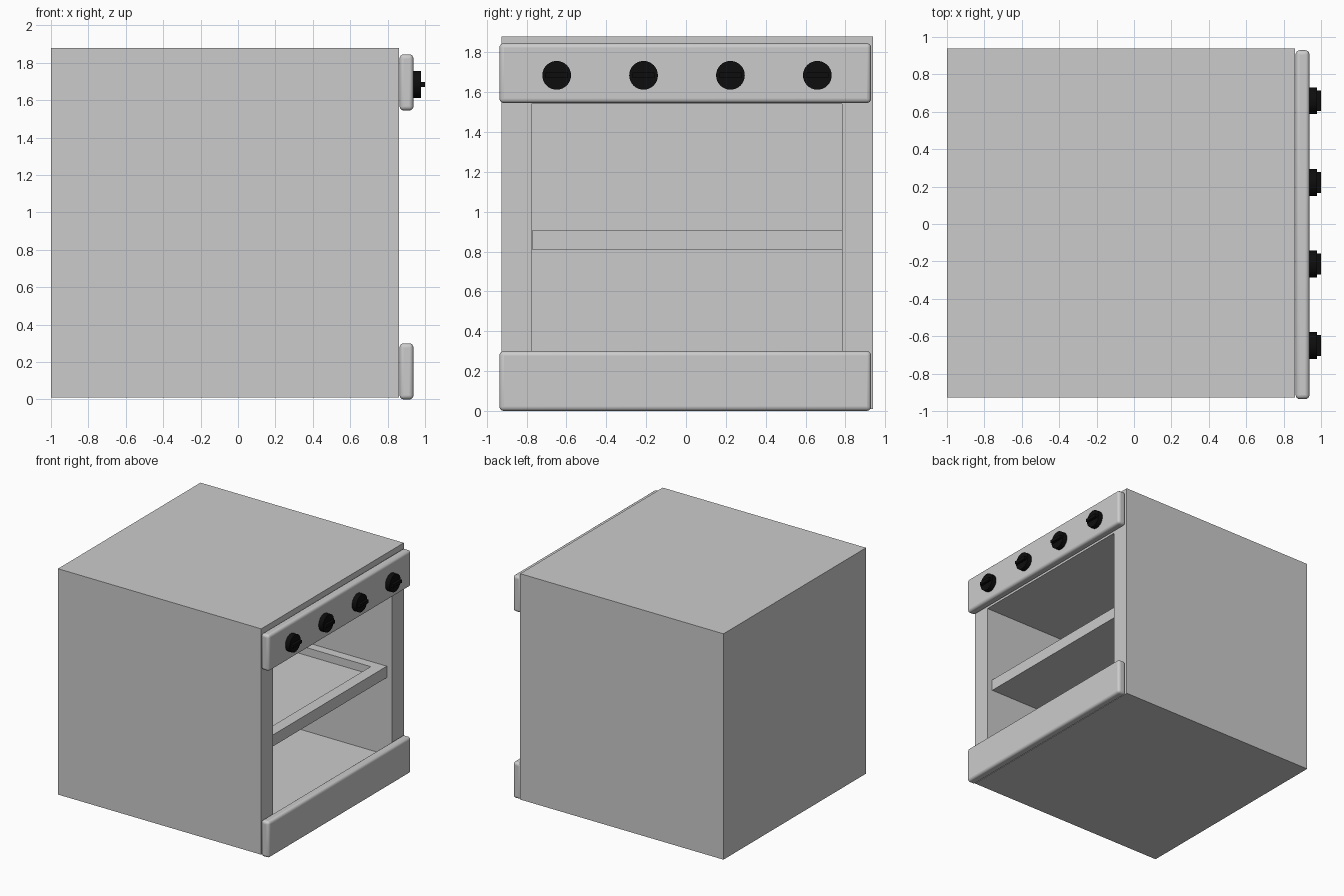
import bpy, bmesh, math
from mathutils import Matrix, Vector

if "Cube" in bpy.data.objects:
    bpy.data.objects.remove(bpy.data.objects["Cube"])


def finish(name, bm):
    bmesh.ops.recalc_face_normals(bm, faces=bm.faces)
    mesh = bpy.data.meshes.new(name)
    bm.to_mesh(mesh)
    bm.free()
    ob = bpy.data.objects.new(name, mesh)
    bpy.context.collection.objects.link(ob)
    return ob


def add_box(bm, lo, hi):
    lo, hi = Vector(lo), Vector(hi)
    m = Matrix.Translation((lo + hi) / 2) @ Matrix.Diagonal((*(hi - lo), 1))
    return bmesh.ops.create_cube(bm, size=1, matrix=m)


def pocket_box(name, lo, hi, axis, p_lo, p_hi):
    """Box with a rectangular pocket sunk from its positive face on one axis."""
    bm = bmesh.new()
    add_box(bm, lo, hi)
    face = max(bm.faces, key=lambda f: f.calc_center_median()[axis])
    bmesh.ops.inset_individual(bm, faces=[face], thickness=0.05)
    mid = face.calc_center_median()
    for v in face.verts:
        for i in range(3):
            if i != axis:
                v.co[i] = p_lo[i] if v.co[i] < mid[i] else p_hi[i]
    inner = bmesh.ops.extrude_discrete_faces(bm, faces=[face])["faces"][0]
    for v in inner.verts:
        v.co[axis] = p_lo[axis]
    return finish(name, bm)


def smooth(ob):
    bpy.ops.object.select_all(action='DESELECT')
    ob.select_set(True)
    bpy.context.view_layer.objects.active = ob
    bpy.ops.object.shade_smooth_by_angle(angle=math.radians(35))


# Oven body with cavity open towards +x
pocket_box("oven_body", (-1, -0.927, 0.01), (0.862, 0.938, 1.88), 0,
           (-0.845, -0.775, 0.17), (0.862, 0.783, 1.54))

# Shelf tray with shallow recess on top
pocket_box("shelf_tray", (-0.845, -0.772, 0.81), (0.815, 0.783, 0.905), 2,
           (-0.75, -0.697, 0.84), (0.72, 0.708, 0.905))

# Rounded control panel and bottom panel
for name, z0, z1 in (("control_panel", 1.545, 1.845), ("bottom_panel", 0.0, 0.30)):
    bm = bmesh.new()
    add_box(bm, (0.864, -0.936, z0), (0.938, 0.929, z1))
    ob = finish(name, bm)
    bev = ob.modifiers.new("rounding", 'BEVEL')
    bev.width = 0.022
    bev.segments = 4
    smooth(ob)

# Four black knobs: round disc plus horizontal grip
black = bpy.data.materials.new("black_knob")
black.diffuse_color = (0.004, 0.004, 0.004, 1)
black.use_nodes = True
black.node_tree.nodes["Principled BSDF"].inputs["Base Color"].default_value = black.diffuse_color
for i in range(4):
    y, z = -0.649 + i * 0.436, 1.684
    bm = bmesh.new()
    m = Matrix.Translation((0.9555, y, z)) @ Matrix.Rotation(math.pi / 2, 4, 'Y')
    bmesh.ops.create_cone(bm, cap_ends=True, segments=32, radius1=0.072,
                          radius2=0.072, depth=0.045, matrix=m)
    add_box(bm, (0.97, y - 0.056, z - 0.013), (1.0, y + 0.056, z + 0.013))
    ob = finish(f"knob_{i + 1}", bm)
    ob.data.materials.append(black)
    smooth(ob)
